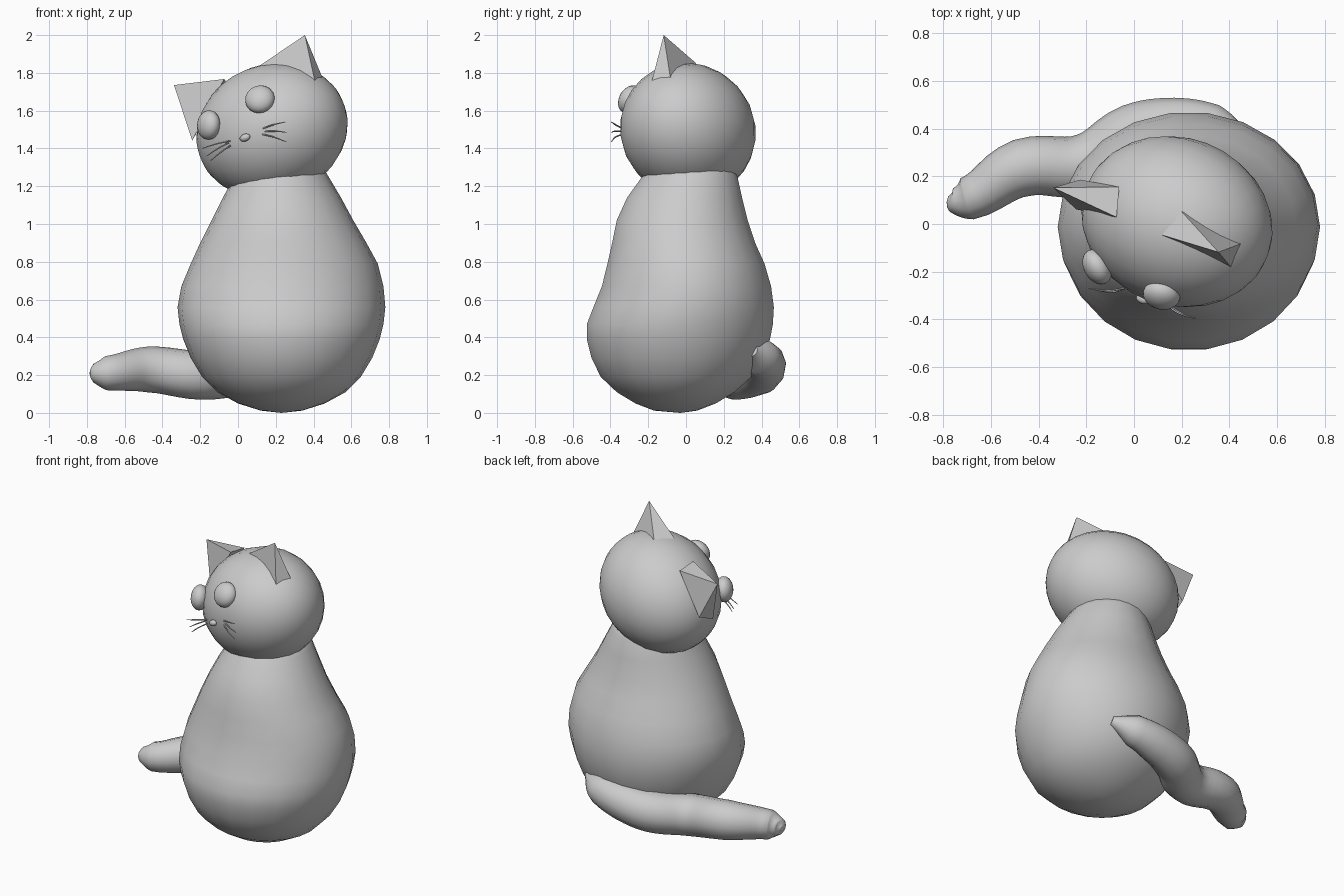
import bpy, bmesh
from math import sin, cos, pi
from mathutils import Vector, Matrix

if "Cube" in bpy.data.objects:
    bpy.data.objects.remove(bpy.data.objects["Cube"])

HEAD = Vector((0.18, 0.01, 1.495))
SIDE = Vector((0.877, -0.342, 0.335)).normalized()   # sideways axis of the tilted head
FACE_OFFSET = 0.627                                  # mirror plane of the face


def mesh_object(name, bm, smooth=True):
    bmesh.ops.recalc_face_normals(bm, faces=bm.faces)
    me = bpy.data.meshes.new(name)
    bm.to_mesh(me)
    bm.free()
    for p in me.polygons:
        p.use_smooth = smooth
    ob = bpy.data.objects.new(name, me)
    bpy.context.collection.objects.link(ob)
    return ob


def ellipsoid(name, centre, axis, along, across, seg=24):
    """Ball with radius 'along' on the given axis and 'across' around it."""
    bm = bmesh.new()
    bmesh.ops.create_uvsphere(bm, u_segments=seg, v_segments=seg * 2 // 3, radius=1)
    rot = Vector(axis).to_track_quat('Z', 'Y').to_matrix().to_4x4()
    bm.transform(Matrix.Translation(centre) @ rot @ Matrix.Diagonal((across, across, along, 1)))
    return mesh_object(name, bm)


def tube(name, points, bevel, resolution=4):
    """Curve through (x, y, z, radius) points."""
    cu = bpy.data.curves.new(name, 'CURVE')
    cu.dimensions = '3D'
    cu.bevel_depth = bevel
    cu.bevel_resolution = resolution
    cu.resolution_u = 6
    cu.use_fill_caps = True
    sp = cu.splines.new('BEZIER')
    sp.bezier_points.add(len(points) - 1)
    for bp, (x, y, z, r) in zip(sp.bezier_points, points):
        bp.co = (x, y, z)
        bp.radius = r / bevel
        bp.handle_left_type = bp.handle_right_type = 'AUTO'
    ob = bpy.data.objects.new(name, cu)
    bpy.context.collection.objects.link(ob)
    return ob


def mirrored(p):
    p = Vector(p)
    return p - 2 * (p.dot(SIDE) - FACE_OFFSET) * SIDE


# body: stacked oval rings (z, x min, x max, y min, y max)
rings = [(0.012, 0.12, 0.34, -0.17, 0.06), (0.05, 0.0, 0.46, -0.27, 0.16),
         (0.11, -0.11, 0.57, -0.37, 0.26), (0.19, -0.19, 0.65, -0.455, 0.35),
         (0.29, -0.25, 0.71, -0.505, 0.415), (0.39, -0.29, 0.75, -0.53, 0.45),
         (0.47, -0.31, 0.77, -0.53, 0.465), (0.56, -0.32, 0.78, -0.495, 0.47),
         (0.67, -0.30, 0.77, -0.45, 0.455), (0.79, -0.25, 0.74, -0.42, 0.42),
         (0.90, -0.20, 0.68, -0.395, 0.37), (1.02, -0.14, 0.61, -0.37, 0.33),
         (1.14, -0.08, 0.545, -0.315, 0.30), (1.25, -0.02, 0.48, -0.235, 0.275),
         (1.33, 0.02, 0.43, -0.18, 0.23)]
bm = bmesh.new()
N = 22
loops = []
for z, x0, x1, y0, y1 in rings:
    loops.append([bm.verts.new(((x0 + x1) / 2 + (x1 - x0) / 2 * cos(2 * pi * i / N),
                                (y0 + y1) / 2 + (y1 - y0) / 2 * sin(2 * pi * i / N), z))
                  for i in range(N)])
for a, b in zip(loops, loops[1:]):
    for i in range(N):
        j = (i + 1) % N
        bm.faces.new((a[i], a[j], b[j], b[i]))
for loop, z in ((loops[0], 0.0), (loops[-1], 1.35)):
    c = bm.verts.new((0.23, -0.03, z))
    for i in range(N):
        bm.faces.new((loop[i], loop[(i + 1) % N], c))
mesh_object("body", bm)

# head: wide tilted ball
ellipsoid("head", HEAD, SIDE, 0.414, 0.352)

# ears: four-sided spikes, mirrored across the face
ear = [(0.42, -0.197, 1.695), (0.455, -0.08, 1.755), (0.197, 0.055, 1.85),
       (0.117, -0.046, 1.84), (0.354, -0.118, 2.0)]
for name, pts in (("ear_right", ear), ("ear_left", [mirrored(p) for p in ear])):
    bm = bmesh.new()
    v = [bm.verts.new(p) for p in pts]
    bm.faces.new(v[:4])
    for i in range(4):
        bm.faces.new((v[i], v[(i + 1) % 4], v[4]))
    mesh_object(name, bm, smooth=False)

# eyes: slightly flattened balls on the head surface
for name, c in (("eye_right", Vector((0.116, -0.298, 1.66))),
                ("eye_left", Vector((-0.155, -0.18, 1.524)))):
    ellipsoid(name, c, c - HEAD, 0.055, 0.079, 18)

# nose
ellipsoid("nose", Vector((0.037, -0.315, 1.457)), SIDE, 0.03, 0.02, 12)

# whiskers: three thin hairs on each cheek
whiskers = [((0.13, -0.335, 1.505), (0.25, -0.395, 1.54)),
            ((0.14, -0.335, 1.49), (0.26, -0.395, 1.485)),
            ((0.13, -0.335, 1.475), (0.255, -0.395, 1.435)),
            ((-0.04, -0.27, 1.44), (-0.19, -0.27, 1.40)),
            ((-0.05, -0.27, 1.43), (-0.165, -0.27, 1.36)),
            ((-0.04, -0.27, 1.415), (-0.145, -0.28, 1.335))]
for i, (a, b) in enumerate(whiskers):
    mid = (Vector(a) + Vector(b)) / 2 + Vector((0, -0.01, 0.004))
    tube(f"whisker_{i + 1}", [(*a, 0.004), (*mid, 0.004), (*b, 0.002)], 0.004, 1)

# tail: curls round the back to the left
tube("tail", [(-0.782, 0.105, 0.21, 0.012), (-0.765, 0.10, 0.21, 0.05), (-0.70, 0.105, 0.21, 0.09),
              (-0.47, 0.235, 0.23, 0.122), (-0.20, 0.25, 0.20, 0.13),
              (0.0, 0.375, 0.22, 0.13), (0.18, 0.41, 0.255, 0.12),
              (0.34, 0.40, 0.29, 0.10), (0.47, 0.35, 0.33, 0.03)], 0.1)
